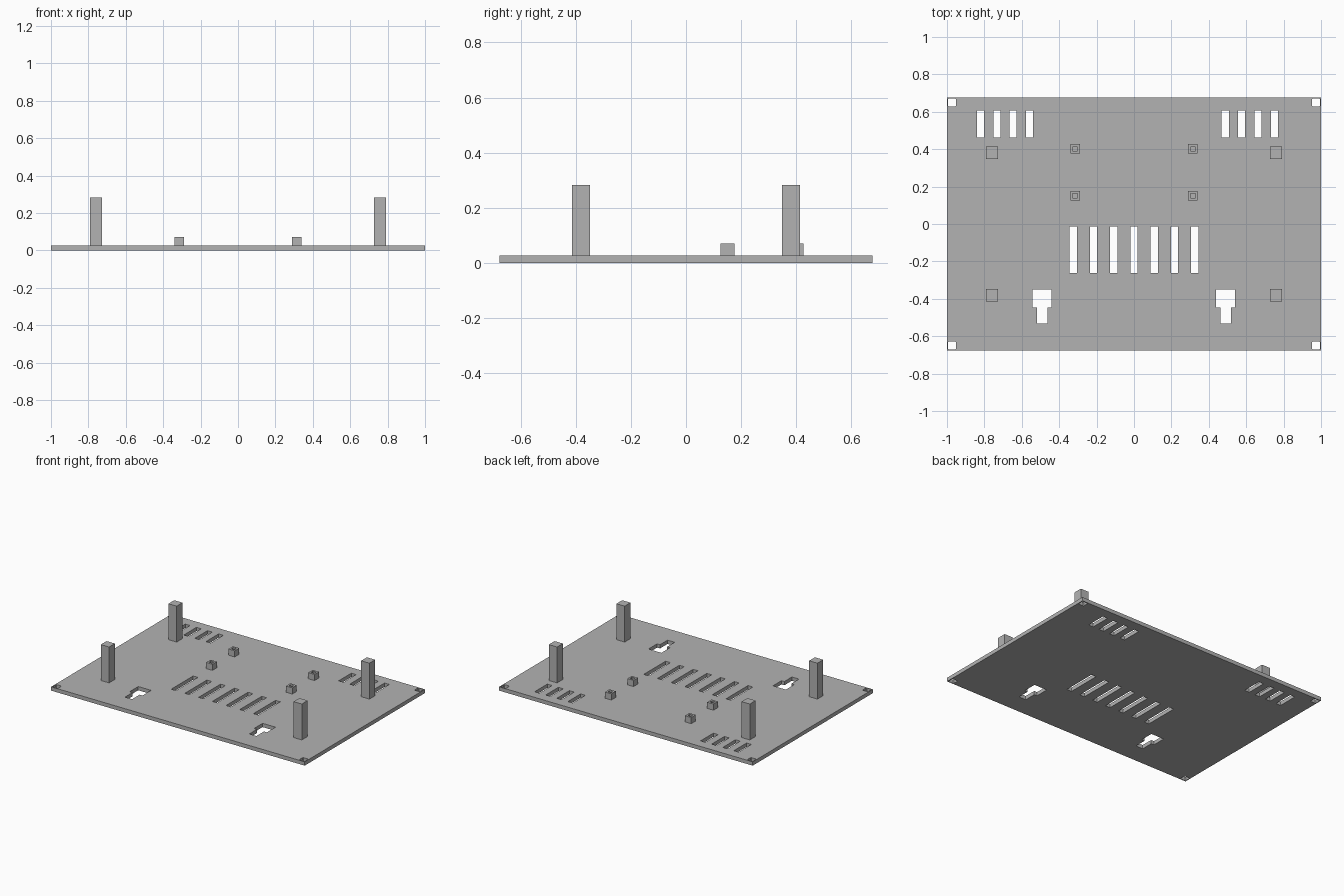
import bpy
import bmesh

default = bpy.data.objects.get("Cube")
if default:
    bpy.data.objects.remove(default, do_unlink=True)

grey = bpy.data.materials.new("mid_grey")
grey.use_nodes = True
grey.diffuse_color = (0.45, 0.45, 0.45, 1)
grey.node_tree.nodes["Principled BSDF"].inputs["Base Color"].default_value = grey.diffuse_color

PLATE_TOP = 0.027


def rect(cx, cy, w, d, chamfer=0.0):
    """Counter-clockwise rectangle outline, optionally with cut corners."""
    a, b, c = w / 2, d / 2, chamfer
    if not c:
        pts = [(-a, -b), (a, -b), (a, b), (-a, b)]
    else:
        pts = [(-a + c, -b), (a - c, -b), (a, -b + c), (a, b - c),
               (a - c, b), (-a + c, b), (-a, b - c), (-a, -b + c)]
    return [(cx + x, cy + y) for x, y in pts]


def prisms(name, outlines, z0, z1):
    """One object made of vertical prisms over the given outlines."""
    bm = bmesh.new()
    for pts in outlines:
        low = [bm.verts.new((x, y, z0)) for x, y in pts]
        high = [bm.verts.new((x, y, z1)) for x, y in pts]
        bm.faces.new(low[::-1])
        bm.faces.new(high)
        for i in range(len(pts)):
            j = (i + 1) % len(pts)
            bm.faces.new((low[i], low[j], high[j], high[i]))
    mesh = bpy.data.meshes.new(name)
    bm.to_mesh(mesh)
    bm.free()
    mesh.materials.append(grey)
    obj = bpy.data.objects.new(name, mesh)
    bpy.context.scene.collection.objects.link(obj)
    return obj


def cut(obj, outlines, z0, z1):
    """Subtract prisms from an object and bake the result."""
    cutter = prisms("cutter", outlines, z0, z1)
    cutter.hide_render = True
    mod = obj.modifiers.new("holes", "BOOLEAN")
    mod.operation = "DIFFERENCE"
    mod.solver = "EXACT"
    mod.object = cutter
    bpy.context.view_layer.update()
    baked = bpy.data.meshes.new_from_object(
        obj.evaluated_get(bpy.context.evaluated_depsgraph_get()))
    obj.modifiers.clear()
    obj.data = baked
    bpy.data.objects.remove(cutter, do_unlink=True)


# Base plate and its openings
plate = prisms("base_plate", [rect(0, 0, 2, 1.354)], 0, PLATE_TOP)
holes = [rect(sx * 0.973, sy * 0.65, 0.043, 0.043, 0.004)
         for sx in (-1, 1) for sy in (-1, 1)]

# Rear vents, two groups of four
for start in (-0.821, 0.488):
    holes += [rect(start + i * 0.0875, 0.535, 0.038, 0.143) for i in range(4)]

# Central vents
holes += [rect(i * 0.1083, -0.138, 0.038, 0.247) for i in range(-3, 4)]

# Keyhole mounts: wide opening with a narrow slot towards the front
for cx in (-0.491, 0.49):
    half = [(0.028, -0.532), (0.028, -0.447), (0.051, -0.447), (0.051, -0.35)]
    holes.append([(cx + x, y) for x, y in half]
                 + [(cx - x, y) for x, y in reversed(half)])
cut(plate, holes, -0.05, PLATE_TOP + 0.05)

# Tall corner posts and short hollow standoffs
for side, sx in (("left", 1), ("right", -1)):
    for end, sy in (("front", -1), ("back", 1)):
        prisms(f"post_{end}_{side}", [rect(sx * 0.76, sy * 0.381, 0.065, 0.065)],
               PLATE_TOP - 0.005, 0.283)
    for end, y in (("front", 0.151), ("back", 0.402)):
        standoff = prisms(f"standoff_{end}_{side}", [rect(sx * 0.315, y, 0.05, 0.05)],
                          PLATE_TOP - 0.005, 0.071)
        cut(standoff, [rect(sx * 0.315, y, 0.026, 0.022)], PLATE_TOP + 0.002, 0.1)
